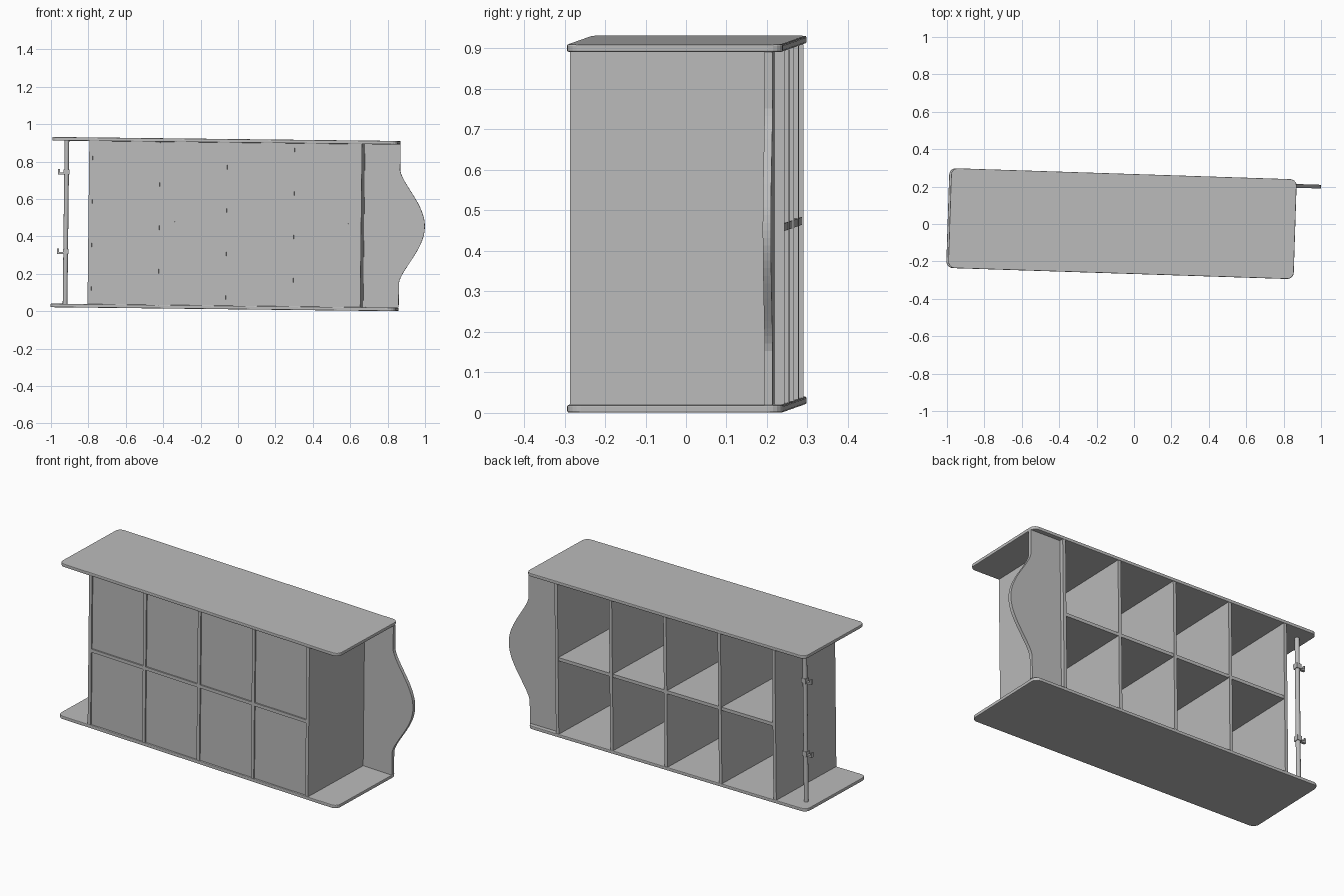
import bpy, bmesh, math
from mathutils import Matrix, Vector

cube = bpy.data.objects.get("Cube")
if cube:
    bpy.data.objects.remove(cube)

GREY = (0.5, 0.5, 0.5, 1)
mat = bpy.data.materials.new("light grey")
mat.use_nodes = True
mat.diffuse_color = GREY
mat.node_tree.nodes["Principled BSDF"].inputs["Base Color"].default_value = GREY

# The whole unit lies on its side, slightly turned and tipped
FRAME = (Matrix.Translation((-0.067, 0.002, 0.466))
         @ Matrix.Rotation(math.radians(-1.86), 4, 'Z')
         @ Matrix.Rotation(math.radians(0.66), 4, 'Y'))

T = 0.019                       # board thickness
HALF_L, HALF_D, HALF_H = 0.924, 0.267, 0.455
INNER = HALF_H - T
PITCH = 0.36                    # compartment spacing
FIRST = -0.715                  # first cross board


def finish(name, bm):
    bmesh.ops.recalc_face_normals(bm, faces=bm.faces)
    mesh = bpy.data.meshes.new(name)
    bm.to_mesh(mesh)
    bm.free()
    mesh.materials.append(mat)
    obj = bpy.data.objects.new(name, mesh)
    bpy.context.collection.objects.link(obj)
    obj.matrix_world = FRAME
    return obj


def add_box(bm, lo, hi):
    lo, hi = Vector(lo), Vector(hi)
    m = Matrix.Translation((lo + hi) / 2) @ Matrix.Diagonal((*(hi - lo), 1))
    return bmesh.ops.create_cube(bm, size=1, matrix=m)


def box(name, lo, hi):
    bm = bmesh.new()
    add_box(bm, lo, hi)
    return finish(name, bm)


# Long side boards with rounded corners and eased edges
for name, z in (("lower_side", -HALF_H), ("upper_side", INNER)):
    bm = bmesh.new()
    add_box(bm, (-HALF_L, -HALF_D, z), (HALF_L, HALF_D, z + T))
    corners = [e for e in bm.edges if abs(e.verts[0].co.z - e.verts[1].co.z) > T / 2]
    bmesh.ops.bevel(bm, geom=corners, offset=0.035, segments=5, profile=0.5, affect='EDGES')
    side = finish(name, bm)
    ease = side.modifiers.new("ease", 'BEVEL')
    ease.width = 0.004
    ease.segments = 2
    ease.limit_method = 'ANGLE'
    ease.angle_limit = math.radians(50)

# Cross boards
for i in range(5):
    x = FIRST + i * PITCH
    box(f"cross_board_{i + 1}", (x - T / 2, -0.265, -INNER), (x + T / 2, 0.265, INNER))

# Middle dividers and the thin panels closing the front of each compartment
for i in range(4):
    x0 = FIRST + i * PITCH + T / 2
    x1 = x0 + PITCH - T
    box(f"divider_{i + 1}", (x0, -0.265, -T / 2), (x1, 0.262, T / 2))
    for label, z0, z1 in (("lower", -INNER, -T / 2), ("upper", T / 2, INNER)):
        box(f"{label}_panel_{i + 1}", (x0, -0.257, z0), (x1, -0.247, z1))

# Crest panel with a bell-shaped outer edge
bm = bmesh.new()
inner_x = FIRST + 4 * PITCH + T / 2
outline = [(inner_x, -INNER), (HALF_L, -INNER)]
STEPS, HALF_W = 32, 0.30
for i in range(STEPS + 1):
    z = HALF_W * (2 * i / STEPS - 1)
    bulge = max(0, (1 + math.cos(math.pi * z / HALF_W)) / 2) ** 0.7
    outline.append((HALF_L + 0.135 * bulge, z - 0.003))
outline += [(HALF_L, INNER), (inner_x, INNER)]
face = bm.faces.new([bm.verts.new((x, 0.222, z)) for x, z in outline])
ext = bmesh.ops.extrude_face_region(bm, geom=[face])
bmesh.ops.translate(bm, vec=(0, 0.02, 0),
                    verts=[v for v in ext["geom"] if isinstance(v, bmesh.types.BMVert)])
finish("crest_panel", bm)

# Hanging rail at the other end
RAIL_X, RAIL_Y, RAIL_R = -0.859, 0.18, 0.0125
bm = bmesh.new()
bmesh.ops.create_cone(bm, cap_ends=True, segments=20, radius1=RAIL_R, radius2=RAIL_R,
                      depth=2 * INNER, matrix=Matrix.Translation((RAIL_X, RAIL_Y, 0)))
rail = finish("hanging_rail", bm)
bpy.context.view_layer.objects.active = rail
rail.select_set(True)
bpy.ops.object.shade_smooth_by_angle()

# Two hooks: a short arm with a turned-up lip
for i, z in enumerate((-0.17, 0.255)):
    bm = bmesh.new()
    add_box(bm, (RAIL_X - 0.045, RAIL_Y - 0.008, z), (RAIL_X, RAIL_Y + 0.008, z + 0.01))
    add_box(bm, (RAIL_X - 0.045, RAIL_Y - 0.008, z), (RAIL_X - 0.036, RAIL_Y + 0.008, z + 0.028))
    add_box(bm, (RAIL_X - 0.015, RAIL_Y - 0.015, z), (RAIL_X + 0.015, RAIL_Y + 0.015, z + 0.028))
    finish(f"hook_{i + 1}", bm)
